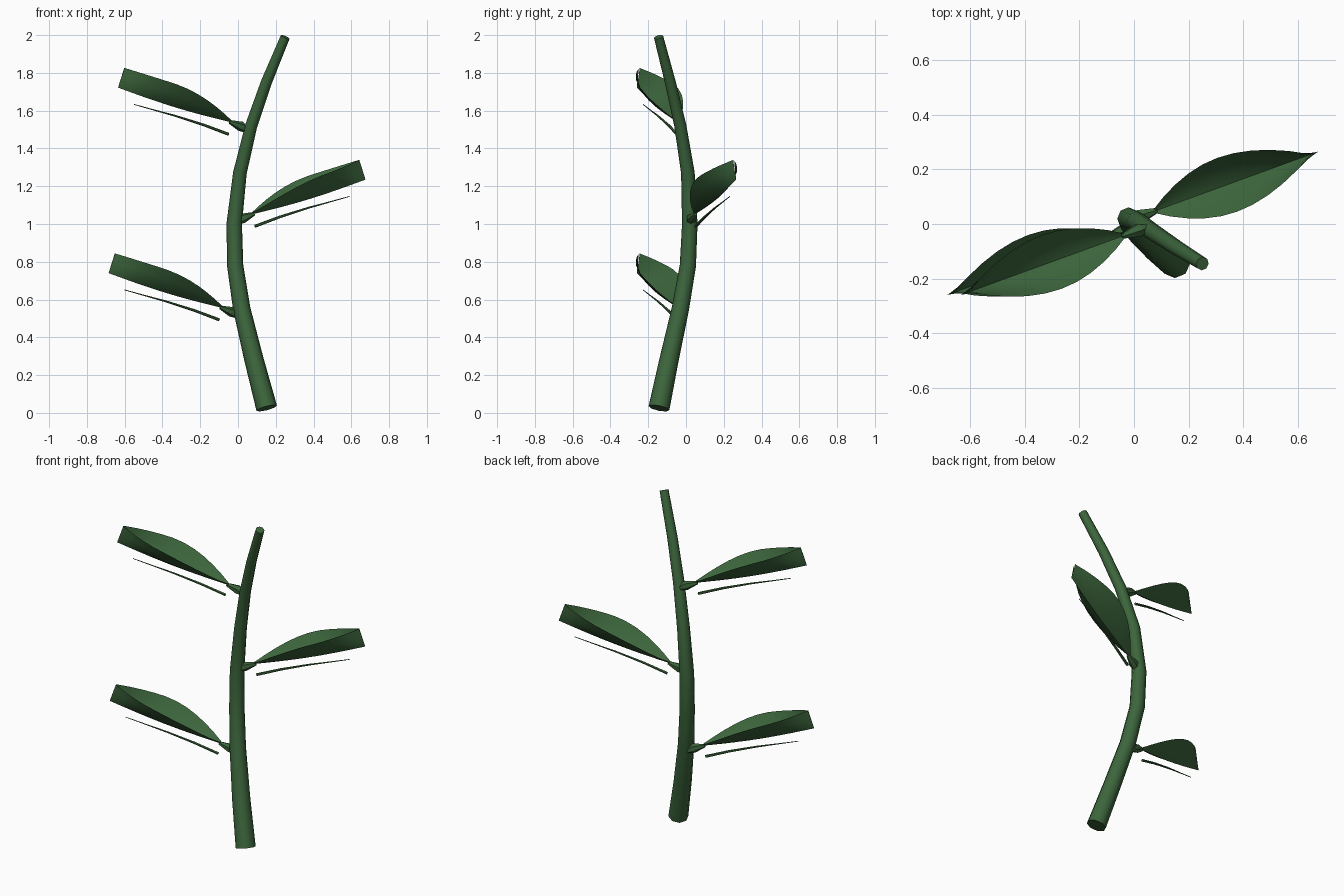
import bpy, bmesh, math
from mathutils import Vector

if "Cube" in bpy.data.objects:
    bpy.data.objects.remove(bpy.data.objects["Cube"])

leaf_green = bpy.data.materials.new("dark_leaf_green")
leaf_green.use_nodes = True
GREEN = (0.045, 0.13, 0.045, 1)
leaf_green.diffuse_color = GREEN
leaf_green.node_tree.nodes["Principled BSDF"].inputs["Base Color"].default_value = GREEN


def finish(name, bm):
    mesh = bpy.data.meshes.new(name)
    bm.to_mesh(mesh)
    bm.free()
    obj = bpy.data.objects.new(name, mesh)
    bpy.context.collection.objects.link(obj)
    mesh.materials.append(leaf_green)
    bpy.ops.object.select_all(action='DESELECT')
    obj.select_set(True)
    bpy.context.view_layer.objects.active = obj
    bpy.ops.object.shade_smooth_by_angle(angle=math.radians(50))
    return obj


def bridge(bm, rows, closed):
    for a, b in zip(rows, rows[1:]):
        n = len(a)
        for i in range(n if closed else n - 1):
            j = (i + 1) % n
            bm.faces.new((a[i], a[j], b[j], b[i]))


def tube(name, points, radii, sides=8):
    """Capped tapered tube with rings square to its path."""
    pts = [Vector(p) for p in points]
    bm = bmesh.new()
    rings = []
    for k, (p, r) in enumerate(zip(pts, radii)):
        d = (pts[min(k + 1, len(pts) - 1)] - pts[max(k - 1, 0)]).normalized()
        u = d.cross(Vector((0, 1, 0))).normalized()
        v = d.cross(u)
        angles = [math.tau * i / sides for i in range(sides)]
        rings.append([bm.verts.new(p + r * (u * math.cos(a) + v * math.sin(a)))
                      for a in angles])
    bridge(bm, rings, True)
    bm.faces.new(rings[0][::-1])
    bm.faces.new(rings[-1])
    bmesh.ops.recalc_face_normals(bm, faces=bm.faces)
    return finish(name, bm)


def blade(name, base, side):
    """Cupped leaf: pointed in plan, rims raised above a straight keel."""
    axis = Vector((0.605 * side, 0.22 * side, 0.185))
    lift = Vector((-0.033 * side, -0.012 * side, 0.102))
    across = Vector((-0.34 * side, 0.94 * side, 0))
    steps = 10
    bm = bmesh.new()
    rows = []
    for k in range(steps + 1):
        t = k / steps
        half = 0.003 + 0.102 * math.sin(math.pi * t) ** 0.9 if 0 < t < 1 else 0.003
        height = 0.05 + 0.97 * math.sin(math.pi / 2 * min(1, t / 0.65))
        keel = base + axis * t - Vector((0, 0, 0.012 * math.sin(math.pi * t)))
        rows.append([bm.verts.new(keel + across * half * u + lift * height * abs(u) ** 1.4)
                     for u in (-1, -0.67, -0.33, 0, 0.33, 0.67, 1)])
    bridge(bm, rows, False)
    return finish(name, bm)


# Bowed main stem
tube("stem",
     [(0.152, -0.143, 0.025), (0.085, -0.09, 0.28), (0.02, -0.03, 0.55),
      (-0.015, 0.01, 0.78), (-0.02, 0.02, 1.0), (0.01, 0.01, 1.27),
      (0.07, -0.03, 1.52), (0.15, -0.083, 1.75), (0.25, -0.145, 1.99)],
     [0.056, 0.051, 0.046, 0.043, 0.041, 0.036, 0.032, 0.029, 0.025])

# Alternating leaves, each with a stalk and a loose lower rib
leaves = {"lower": (-1, -0.08, -0.04, 0.555),
          "middle": (1, 0.07, 0.045, 1.05),
          "upper": (-1, -0.03, -0.04, 1.537)}
for label, (side, x, y, z) in leaves.items():
    base = Vector((x, y, z))

    def place(out, rise):
        return base + Vector((side * out, side * out * 0.36, rise))

    blade(label + "_leaf", base, side)
    tube(label + "_stalk",
         [place(-0.075, -0.04), place(-0.045, -0.02), place(0.015, 0.004)],
         [0.015, 0.027, 0.01], 6)
    tube(label + "_rib",
         [place(0.02, -0.062), place(0.15, -0.013), place(0.3, 0.035),
          place(0.42, 0.068), place(0.52, 0.096)],
         [0.008, 0.007, 0.005, 0.003, 0.002], 6)
